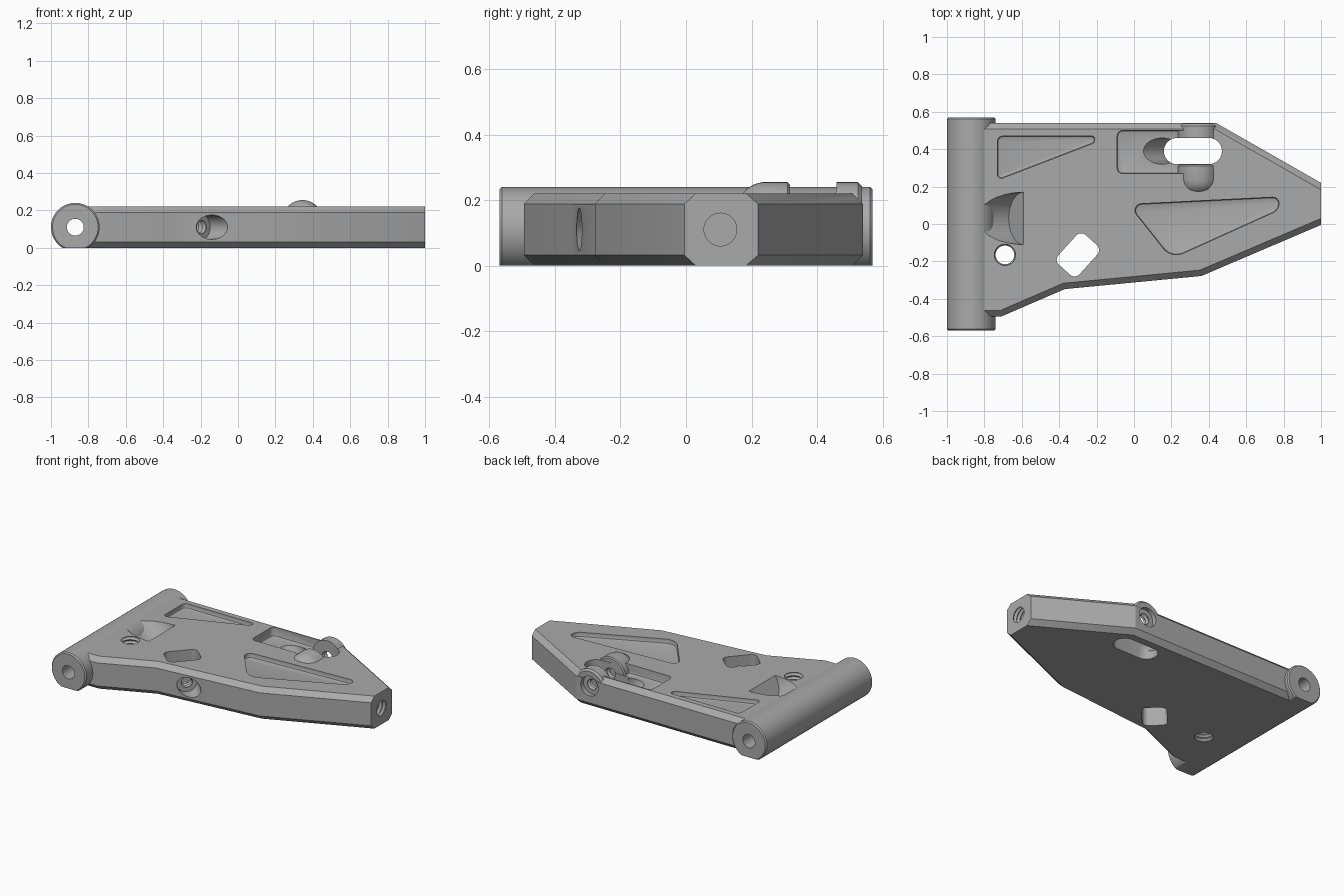
import bpy, bmesh, math
from mathutils import Vector, Matrix

cube = bpy.data.objects.get("Cube")
if cube:
    bpy.data.objects.remove(cube, do_unlink=True)

grey = bpy.data.materials.new("plain grey")
grey.use_nodes = True
grey.diffuse_color = (0.4, 0.4, 0.4, 1)
grey.node_tree.nodes["Principled BSDF"].inputs["Base Color"].default_value = (0.4, 0.4, 0.4, 1)


def finish(name, bm):
    bmesh.ops.recalc_face_normals(bm, faces=bm.faces[:])
    mesh = bpy.data.meshes.new(name)
    bm.to_mesh(mesh)
    bm.free()
    mesh.materials.append(grey)
    obj = bpy.data.objects.new(name, mesh)
    bpy.context.collection.objects.link(obj)
    return obj


def rounded(corners, trim, steps=6):
    """Round each polygon corner with a circular arc."""
    pts = [Vector(c) for c in corners]
    out = []
    for i, p in enumerate(pts):
        a, b = pts[i - 1] - p, pts[(i + 1) % len(pts)] - p
        d = min(trim, 0.49 * a.length, 0.49 * b.length)
        w = math.sin(a.angle(b) / 2)
        p0, p2 = p + a.normalized() * d, p + b.normalized() * d
        for k in range(steps + 1):
            t = k / steps
            f0, f1, f2 = (1 - t) ** 2, 2 * w * t * (1 - t), t * t
            out.append((p0 * f0 + p * f1 + p2 * f2) / (f0 + f1 + f2))
    return out


def prism(name, points, z0, z1, bevel=0, segments=1, pick=None):
    """Extrude an outline upward and bevel the picked edges."""
    bm = bmesh.new()
    face = bm.faces.new([bm.verts.new((p[0], p[1], z0)) for p in points])
    top = bmesh.ops.extrude_face_region(bm, geom=[face])["geom"]
    bmesh.ops.translate(bm, vec=(0, 0, z1 - z0),
                        verts=[g for g in top if isinstance(g, bmesh.types.BMVert)])
    if bevel:
        bmesh.ops.bevel(bm, geom=[e for e in bm.edges if pick(e)], offset=bevel,
                        segments=segments, profile=0.5, affect='EDGES', clamp_overlap=False)
    return finish(name, bm)


def lathe(name, profile, origin, axis, sides=40):
    """Spin (distance, radius) pairs around an axis."""
    bm = bmesh.new()
    rings = [[bm.verts.new((r * math.cos(k * math.tau / sides), r * math.sin(k * math.tau / sides), t))
              for k in range(sides)] for t, r in profile]
    for a, b in zip(rings, rings[1:]):
        for k in range(sides):
            j = (k + 1) % sides
            bm.faces.new((a[k], a[j], b[j], b[k]))
    bm.faces.new(rings[0])
    bm.faces.new(rings[-1])
    turn = Vector((0, 0, 1)).rotation_difference(Vector(axis).normalized())
    bm.transform(Matrix.Translation(origin) @ turn.to_matrix().to_4x4())
    return finish(name, bm)


def thread(start, end, radius, pitch=0.026):
    count = int((end - start) / pitch * 2)
    return [(start + i * pitch / 2, radius - 0.012 * (i % 2)) for i in range(count + 1)]


def combine(target, tool, operation='DIFFERENCE'):
    mod = target.modifiers.new("cut", 'BOOLEAN')
    mod.operation, mod.solver, mod.object = operation, 'EXACT', tool
    bpy.context.view_layer.update()
    result = bpy.data.meshes.new_from_object(
        target.evaluated_get(bpy.context.evaluated_depsgraph_get()))
    target.modifiers.clear()
    target.data = result
    bpy.data.objects.remove(tool, do_unlink=True)


# Arm plate with chamfered rims; both ends stay square
TOP = 0.22
outline = [(-0.815, 0.54), (-0.815, -0.495), (-0.71, -0.495), (-0.37, -0.348), (0.36, -0.278),
           (1, -0.005), (1, 0.22), (0.44, 0.54)]


def rim(e):
    a, b = e.verts[0].co, e.verts[1].co
    return abs(a.z - b.z) < 0.001 and abs(a.x - b.x) > 0.001


arm = prism("arm_plate", outline, 0, TOP, 0.032, 1, rim)

# Shallow pockets with filleted floors
pockets = [
    ([(-0.73, 0.47), (-0.73, 0.235), (-0.21, 0.435), (-0.21, 0.47)], 0.03, 0.03),
    ([(-0.03, 0.105), (0.2, -0.185), (0.775, 0.075), (0.775, 0.145)], 0.07, 0.03),
    ([(-0.09, 0.5), (-0.09, 0.27), (0.33, 0.27), (0.33, 0.5)], 0.03, 0.06),
]
for corners, trim, depth in pockets:
    floor = TOP - depth
    combine(arm, prism("pocket_cutter", rounded(corners, trim), floor, 0.4, 0.01, 2,
                       lambda e: all(abs(v.co.z - floor) < 0.001 for v in e.verts)))

# Screw bosses either side of the slot
BX, BZ, BR = 0.345, 0.145, 0.11
for name, profile in (("rear_boss", [(0.45, BR), (0.525, BR), (0.537, BR - 0.012)]),
                      ("inner_boss", [(0.17, 0.07), (0.185, 0.09), (0.21, 0.104), (0.235, BR),
                                      (0.31, BR), (0.317, BR - 0.007)])):
    combine(arm, lathe(name, profile, (BX, 0, BZ), (0, 1, 0)), 'UNION')

# Through slots
combine(arm, prism("slot_cutter", rounded(
    [(0.16, 0.32), (0.47, 0.32), (0.47, 0.46), (0.16, 0.46)], 0.07), -0.1, 0.4))
long_way, short_way = Vector((0.67, 0.74)) * 0.107, Vector((0.74, -0.67)) * 0.076
centre = Vector((-0.3, -0.165))
nut = [centre + long_way * a + short_way * b for a, b in ((1, 1), (1, -1), (-1, -1), (-1, 1))]
combine(arm, prism("nut_slot_cutter", rounded(nut, 0.035), -0.1, 0.4))

# Sloping recesses, then screw holes
cuts = [
    ([(-0.13, 0.07), (0.25, 0.07)], (0.15, 0.39, 0.16), (1, 0, -1)),
    ([(0, 0.14), (0.45, 0.14)], (-0.59, 0.03, TOP), (-0.82, 0, 0.57)),
    (thread(-0.02, 0.27, 0.062), (-0.69, -0.165, 0), (0, 0, 1)),
    (thread(-0.013, 0.35, 0.062), (1, 0.105, 0.11), (-1, 0, 0)),
    ([(-0.1, 0.065), (0.07, 0.065)], (-0.145, -0.32, 0.11), (-1, 1, 0)),
    (thread(0.06, 0.2, 0.045), (-0.145, -0.32, 0.11), (-1, 1, 0)),
    ([(-0.05, 0.065), (0.03, 0.065)], (BX, 0.54, BZ), (0, -1, 0)),
    (thread(0.02, 0.29, 0.045), (BX, 0.54, BZ), (0, -1, 0)),
]
for profile, origin, axis in cuts:
    combine(arm, lathe("hole_cutter", profile, origin, axis))

# Hinge barrel with a pin bore and flat underside
PIVOT = (-0.87, 0, 0.11)
barrel = lathe("hinge_barrel", [(-0.57, 0.122), (-0.562, 0.13), (0.562, 0.13), (0.57, 0.122)],
               PIVOT, (0, 1, 0), 64)
combine(barrel, lathe("bore_cutter", [(-0.7, 0.045), (0.7, 0.045)], PIVOT, (0, 1, 0)))
combine(barrel, prism("flat_cutter", [(-1.2, -0.8), (-0.6, -0.8), (-0.6, 0.8), (-1.2, 0.8)], -0.2, 0))

# Smooth curved walls while keeping hard edges
bpy.ops.object.select_all(action='DESELECT')
for obj in (arm, barrel):
    obj.select_set(True)
bpy.context.view_layer.objects.active = arm
bpy.ops.object.shade_smooth_by_angle(angle=math.radians(28))
